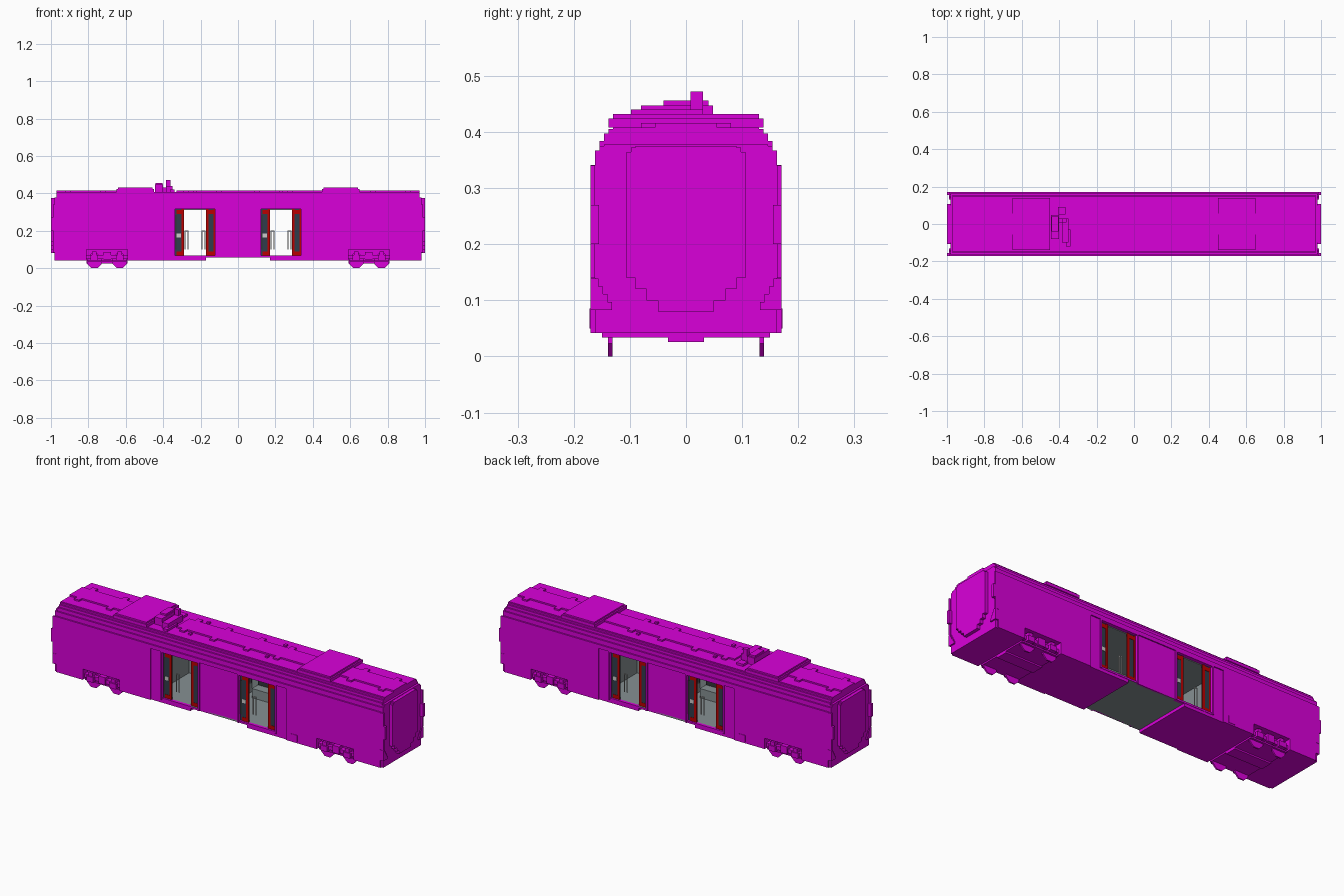
import bpy
import bmesh
import math

old = bpy.data.objects.get("Cube")
if old:
    bpy.data.objects.remove(old, do_unlink=True)


def material(name, red, green, blue):
    mat = bpy.data.materials.new(name)
    mat.use_nodes = True
    mat.diffuse_color = (red, green, blue, 1)
    shader = mat.node_tree.nodes["Principled BSDF"]
    shader.inputs["Base Color"].default_value = mat.diffuse_color
    return mat


PAINT = material("magenta paint", .7, 0, .7)
GREY = material("interior grey", .24, .28, .29)
DARK = material("dark grey", .03, .035, .04)
GLASS = material("blue glass", .03, .045, .07)
RED = material("door red", .5, 0, 0)
PALE = material("pale rail", .6, .6, .6)

# Main dimensions of the car
STEP = .008
SIDE, WALL, LINING = .17, .164, .15
NOSE, TIP = .97, 1
SKIRT, BELLY, FLOOR, CEILING, ROOF = .042, .058, .068, .32, .408
SALOON = .405
DOOR, DOOR_HALF, LEAF = .23, .112, .054
BOGIE, BOGIE_HALF, AXLE = .7, .11, .068
BOGIE_TOP = .1
ROOF_EDGE = SIDE - STEP * 5
POD, POD_HALF = .55, .1


def around(centre, half):
    return centre - half, centre + half


def up(base, height):
    return base, base + height


def finish(name, bm, mat):
    bmesh.ops.recalc_face_normals(bm, faces=bm.faces)
    mesh = bpy.data.meshes.new(name)
    bm.to_mesh(mesh)
    bm.free()
    mesh.materials.append(mat)
    ob = bpy.data.objects.new(name, mesh)
    bpy.context.collection.objects.link(ob)


def box(name, x, y, z, mat=PAINT):
    """Box between a pair of limits on each axis."""
    bm = bmesh.new()
    bmesh.ops.create_cube(bm, size=1)
    for v in bm.verts:
        v.co = [(a + b) / 2 + c * abs(b - a) for (a, b), c in zip((x, y, z), v.co)]
    finish(name, bm, mat)


def flip(sign, pair):
    return [sign * value for value in pair]


def turned(name, x, y, z, mat=PAINT):
    """Box and its half-turn copy on the opposite side."""
    for sign in (-1, 1):
        box(name, flip(sign, x), flip(sign, y), z, mat)


def both_ends(name, x, half, z, mat=PAINT):
    for sign in (-1, 1):
        box(name, flip(sign, x), around(0, half), z, mat)


def both_sides(name, half, y, z, mat=PAINT):
    for sign in (-1, 1):
        box(name, around(0, half), flip(sign, y), z, mat)


def corners(name, x, y, z, mat=PAINT):
    for sign in (-1, 1):
        turned(name, x, flip(sign, y), z, mat)


def arched(name, x, base, top, wide, count):
    """Body slice whose shoulders climb in ever flatter stairs."""
    half, low = [], base
    for k in range(count):
        left = count - 1 - k
        high = top - STEP * left * left / 3
        half += [(wide - STEP * k, low), (wide - STEP * k, high)]
        low = high
    ring = half + [(-y, z) for y, z in reversed(half)]
    bm = bmesh.new()
    face = bm.faces.new([bm.verts.new((x[0], y, z)) for y, z in ring])
    out = bmesh.ops.extrude_face_region(bm, geom=[face])
    for v in out["geom"]:
        if isinstance(v, bmesh.types.BMVert):
            v.co.x = x[1]
    finish(name, bm, PAINT)


# Closed body ends under one long stepped roof, skirts cut back at the bogies
arched("roof", (-NOSE, NOSE), CEILING, ROOF, SIDE, 6)
both_ends("end_body", (SALOON, NOSE), SIDE, (BOGIE_TOP, CEILING))
near, far = around(BOGIE, BOGIE_HALF)
both_ends("inner_skirt", (SALOON, near), SIDE, (SKIRT, BOGIE_TOP))
both_ends("bogie_recess", (near, far), SIDE * .75, (SKIRT, BOGIE_TOP))
both_ends("outer_skirt", (far, NOSE), SIDE, (SKIRT, BOGIE_TOP))
both_ends("underframe", (near, far), LINING, (SKIRT - STEP, SKIRT))
both_ends("underframe_beam", (near, far), .032, up(SKIRT - 2 * STEP, STEP))

# Nose slices and the end door, narrowing in steps towards its foot
for sign in (-1, 1):
    nose_front = NOSE + STEP * 1.5
    arched("nose", flip(sign, (NOSE, nose_front)), SKIRT, .378, SIDE - STEP, 3)
    arched("end_door", flip(sign, (nose_front, TIP)), .14, .375, .106, 3)
for k in range(3):
    foot = .14 - k * .02
    both_ends("end_door_foot", (nose_front, TIP), .09 - k * .02, (foot - .02, foot))

# Lamps, mirrors and posts on the four end corners
corners("mirror", (NOSE, TIP), (SIDE - .015, SIDE), (.2, .27))
corners("corner_post", (NOSE, NOSE + .02), (SIDE - STEP, SIDE), (.14, .34))
for k in range(4):
    corners("lamp_step", (NOSE, NOSE + .02), (.132 + STEP * k, SIDE),
            up(.083 + .014 * k, .014))

# Middle side walls with grey linings
door_near, door_far = around(DOOR, DOOR_HALF)
both_sides("centre_wall", door_near, (WALL - STEP, WALL), (BELLY, CEILING))
both_sides("centre_lining", door_near, (LINING, WALL - STEP), (FLOOR, CEILING), GREY)
corners("outer_wall", (door_far, SALOON), (WALL - STEP, WALL), (BELLY, CEILING))
corners("outer_lining", (door_far, SALOON), (LINING, WALL - STEP), (FLOOR, CEILING), GREY)

# Door surrounds
door_span = around(DOOR, DOOR_HALF + STEP / 2)
corners("door_sill", door_span, (LINING, SIDE - STEP / 2), (BELLY, FLOOR))
corners("door_header", door_span, (LINING, SIDE), up(CEILING - STEP / 2, STEP))
for edge in door_near, door_far:
    corners("door_post", around(edge, STEP / 2), (LINING, SIDE), (BELLY, CEILING))

# Floors, ceiling and saloon end walls
both_ends("outer_floor", (SIDE, SALOON), WALL, (SKIRT, BELLY))
both_ends("floor_cover", (SIDE, SALOON), LINING, (BELLY, FLOOR), GREY)
both_sides("centre_floor", SIDE, (0, WALL), (BELLY, FLOOR), GREY)
both_sides("ceiling", SALOON, (0, LINING), up(CEILING - STEP, STEP), GREY)
both_ends("saloon_end_wall", (SALOON - STEP, SALOON), LINING, (FLOOR, CEILING), GREY)

# Part-open door leaves: glass with red edges, red corner patches and a sign
leaf_y = (-LINING, -LINING - STEP / 2)
plate_y = (-LINING + .001, -LINING - STEP * .7)
edge = .014
for centre in (-DOOR, DOOR):
    left, right = centre - DOOR_HALF, centre + DOOR_HALF
    for x in left, right - LEAF:
        turned("door_glass", up(x, LEAF), leaf_y, (FLOOR, CEILING), GLASS)
        for z in (FLOOR, CEILING - .03):
            turned("leaf_patch", up(x + edge, LEAF - 2 * edge), plate_y, up(z, .02), RED)
    for x in left + LEAF - edge, right - LEAF, right - edge:
        turned("red_edge", up(x, edge), plate_y, (FLOOR, CEILING), RED)
    turned("glass_trim", up(left, edge), plate_y, (BOGIE_TOP, .285), DARK)
    turned("leaf_sign", up(left + edge, .022), plate_y, up(.165, .02), PALE)
    # Grab loops beside the opening
    for rail in (centre - .045, centre + .045):
        for x in around(rail, STEP):
            turned("grab_pole", around(x, .002), (-.12, -.124), (.1, .2), PALE)
        turned("grab_bar", around(rail, STEP), (-.12, -.124), up(.196, .004), PALE)

# Low seats between the doors
corners("bench", (.02, door_near), (.09, LINING), up(FLOOR, .05), GREY)
corners("bench_back", (.02, door_near), (LINING - STEP, LINING), (FLOOR, .2), DARK)


def wheel(x, y, radius=.042):
    """Thin eight-sided disc with a flat on the rail."""
    bm = bmesh.new()
    turn = math.pi / 8
    flat = radius * math.cos(turn)
    ring = [turn * (2 * k + 1) for k in range(8)]
    face = bm.faces.new([bm.verts.new((x + radius * math.cos(a), y - STEP / 2,
                                       flat + radius * math.sin(a))) for a in ring])
    out = bmesh.ops.extrude_face_region(bm, geom=[face])
    moved = [v for v in out["geom"] if isinstance(v, bmesh.types.BMVert)]
    bmesh.ops.translate(bm, verts=moved, vec=(0, STEP, 0))
    finish("wheel", bm, PAINT)


# Bogies: wheels, side frames, axle boxes and springs
for x in around(BOGIE, AXLE):
    for sign in (-1, 1):
        for y in (-.135, .135):
            wheel(sign * x, y)
    corners("axle_box", around(x, .02), (.13, SIDE), (SKIRT, .07))
    corners("axle_spring", around(x, .012), (.13, WALL), (.07, .09))
corners("bogie_frame", (near, far), (.13, WALL - STEP), (.05, .07))
corners("bogie_tie", around(BOGIE, .04), (.13, LINING), up(.034, STEP))
corners("bogie_bolster", around(BOGIE, .02), (.13, WALL), (.045, .085))
turned("skirt_box", around(.455, .02), (-WALL, -SIDE - .002), (.05, .085))

# Roof pods and raised strips with side tabs
strip = (ROOF, ROOF + STEP)
both_ends("roof_pod", around(POD, POD_HALF), ROOF_EDGE + STEP, (ROOF, ROOF + STEP * 2))
both_ends("roof_pod_top", around(POD, POD_HALF - STEP), ROOF_EDGE, up(ROOF + STEP * 2, STEP))
both_ends("end_roof_strip", (POD, NOSE), .055, strip)
box("roof_strip", (-.33, POD), around(0, .055), strip)
for x in (.1, .28, .72, .91):
    both_ends("strip_tab", around(x, .015), .08, strip)
corners("roof_stud", around(DOOR, STEP), around(.08, STEP), strip)

# Folded current collector
mast = (.008, .03)
box("collector_base", around(-.422, .022), (-.08, .048), (ROOF, .447))
box("collector_head", around(-.422, .018), around(0, .04), (.447, .456))
box("collector_arm", (-.4, -.36), mast, (ROOF, .43))
box("collector_mast", around(-.373, .012), mast, (ROOF, .472))
box("collector_frame", around(-.367, .018), (-.098, .03), (ROOF, .44))
box("collector_foot", around(-.352, .012), (-.12, -.03), (ROOF, .42))
box("collector_insulator", around(-.385, .02), around(.07, .02), (ROOF, .42))
